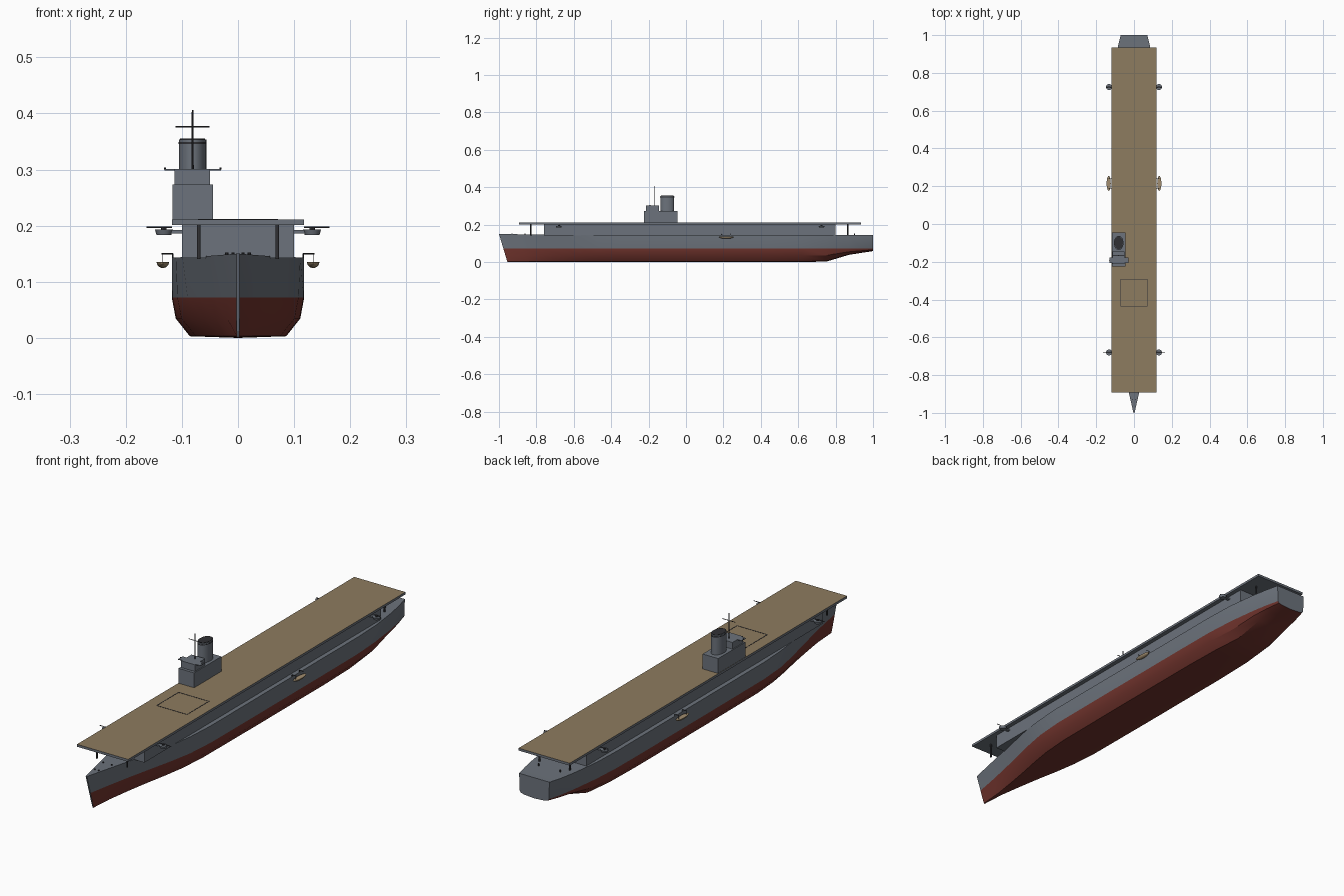
import bpy, bmesh, math
from mathutils import Matrix, Vector

if "Cube" in bpy.data.objects:
    bpy.data.objects.remove(bpy.data.objects["Cube"])


def material(name, rgb):
    m = bpy.data.materials.new(name)
    m.diffuse_color = (*rgb, 1)
    m.use_nodes = True
    m.node_tree.nodes["Principled BSDF"].inputs["Base Color"].default_value = m.diffuse_color
    return m


GREY = material("hull grey", (0.15, 0.17, 0.20))
RED = material("antifouling red", (0.165, 0.034, 0.026))
TAN = material("deck tan", (0.27, 0.20, 0.115))
DARK = material("dark metal", (0.03, 0.03, 0.034))
BOAT = material("boat wood", (0.36, 0.27, 0.16))


def finish(name, bm, mats, smooth=False):
    bmesh.ops.recalc_face_normals(bm, faces=bm.faces)
    me = bpy.data.meshes.new(name)
    bm.to_mesh(me)
    bm.free()
    for m in mats:
        me.materials.append(m)
    ob = bpy.data.objects.new(name, me)
    bpy.context.collection.objects.link(ob)
    if smooth:
        bpy.ops.object.select_all(action='DESELECT')
        ob.select_set(True)
        bpy.context.view_layer.objects.active = ob
        bpy.ops.object.shade_smooth_by_angle(angle=math.radians(30))
    return ob


def box(name, x, y, z, mat):
    """Box from (min, max) ranges."""
    bm = bmesh.new()
    bmesh.ops.create_cube(bm, size=1)
    for v in bm.verts:
        for i, r in enumerate((x, y, z)):
            v.co[i] = r[0] if v.co[i] < 0 else r[1]
    return finish(name, bm, [mat])


def tube(name, a, b, r1, mat, r2=None, n=12, sy=1.0):
    """Cylinder or cone from a to b; sy stretches upright ones along y."""
    a, b = Vector(a), Vector(b)
    d = b - a
    bm = bmesh.new()
    bmesh.ops.create_cone(bm, cap_ends=True, segments=n, radius1=r1,
                          radius2=r1 if r2 is None else r2, depth=d.length)
    rot = Vector((0, 0, 1)).rotation_difference(d).to_matrix().to_4x4()
    bmesh.ops.transform(bm, verts=bm.verts, matrix=Matrix.Translation((a + b) / 2)
                        @ rot @ Matrix.Diagonal((1, sy, 1, 1)))
    return finish(name, bm, [mat], True)


# Hull: stations of (y, deck half width, waterline half width, bottom half width, keel z, sheer z)
stations = [
    (-1.0, .003, .003, .002, 0, .150), (-.89, .028, .022, .010, 0, .148),
    (-.78, .053, .044, .025, 0, .146), (-.67, .078, .068, .042, 0, .145),
    (-.57, .099, .090, .060, 0, .144), (-.47, .111, .108, .075, 0, .143),
    (-.35, .118, .117, .084, 0, .143), (0, .118, .118, .086, 0, .143),
    (.45, .118, .118, .086, 0, .143), (.62, .118, .117, .082, 0, .143),
    (.75, .113, .109, .070, .002, .143), (.87, .098, .094, .058, .038, .143),
    (.94, .085, .082, .052, .049, .143), (1.0, .070, .067, .044, .058, .144)]
bm = bmesh.new()
rings = []
for y, wd, ww, wb, zk, zt in stations:
    half = [(wd, zt), (ww, .072), (wb + (ww - wb) * .78, zk + (.072 - zk) * .48),
            (wb, zk + .003)]
    pts = half + [(0, zk)] + [(-x, z) for x, z in reversed(half)]
    rake = .045 * max(0, 1 - (y + 1) / .5)
    rings.append([bm.verts.new((x, y + rake * (1 - z / .15), z)) for x, z in pts])
for r, s in zip(rings, rings[1:]):
    for i in range(8):
        f = bm.faces.new((r[i], r[i + 1], s[i + 1], s[i]))
        f.material_index = 0 if i in (0, 7) else 1
    bm.faces.new((r[0], s[0], s[8], r[8]))
bm.faces.new(rings[0])
bm.faces.new(rings[-1])
finish("hull", bm, [GREY, RED], True)

# Hangar and flight deck with tan top
box("hangar", (-.10, .10), (-.76, .80), (.142, .202), GREY)
deck = box("flight_deck", (-.118, .118), (-.893, .935), (.201, .211), GREY)
deck.data.materials.append(TAN)
for p in deck.data.polygons:
    p.material_index = 1 if p.normal.z > .5 else 0

# Lift outline on the deck
for s in (-1, 1):
    box("lift_line_across", (-.071, .071), (-.364 + s * .072 - .0015, -.364 + s * .072 + .0015),
        (.2105, .2118), DARK)
    box("lift_line_along", (s * .07 - .0015, s * .07 + .0015), (-.436, -.292),
        (.2105, .2118), DARK)

# Island: base, bridge, wings
box("island_base", (-.117, -.045), (-.225, -.045), (.21, .273), GREY)
box("bridge", (-.113, -.050), (-.213, -.145), (.272, .301), GREY)
box("bridge_wings", (-.131, -.030), (-.207, -.178), (.298, .301), GREY)
for x in (-.130, -.031):
    tube("wing_lamp", (x, -.192, .30), (x, -.192, .304), .002, DARK, n=8)

# Funnel with rim and dark mouth
tube("funnel", (-.081, -.10, .272), (-.081, -.10, .354), .0245, GREY, n=32, sy=1.5)
tube("funnel_band", (-.081, -.10, .346), (-.081, -.10, .349), .0252, DARK, n=32, sy=1.5)
tube("funnel_mouth", (-.081, -.10, .353), (-.081, -.10, .3555), .0225, DARK, n=32, sy=1.5)

# Mast and yard
tube("mast", (-.081, -.167, .30), (-.081, -.167, .406), .0022, DARK, r2=.0014, n=8)
tube("mast_yard", (-.111, -.167, .376), (-.051, -.167, .376), .0013, DARK, n=8)

for s in (-1, 1):
    # Pillars under the deck ends
    for y in (-.83, .865):
        tube("deck_pillar", (s * .07, y, .141), (s * .07, y, .202), .0035, DARK)
    # Gun sponsons
    for y, tip in ((-.68, .163), (.725, .147)):
        tube("gun_sponson", (s * .132, y, .183), (s * .132, y, .193), .013, GREY,
             r2=.016, n=16)
        box("sponson_bracket", sorted((s * .098, s * .125)), (y - .006, y + .006),
            (.186, .192), GREY)
        tube("gun_mount", (s * .132, y, .193), (s * .132, y, .198), .005, DARK)
        tube("gun_barrel", (s * .118, y, .197), (s * tip, y, .197), .0014, DARK, n=8)
    # Lifeboat: lower half of a stretched sphere
    bm = bmesh.new()
    bmesh.ops.create_uvsphere(bm, u_segments=20, v_segments=10, radius=1)
    bmesh.ops.delete(bm, geom=[v for v in bm.verts if v.co.z > .01], context='VERTS')
    bmesh.ops.holes_fill(bm, edges=[e for e in bm.edges if e.is_boundary])
    bmesh.ops.transform(bm, verts=bm.verts, matrix=Matrix.Translation((s * .134, .215, .135))
                        @ Matrix.Diagonal((.011, .04, .0105, 1)))
    finish("lifeboat", bm, [BOAT], True)
    # Davits
    for y in (.19, .24):
        tube("davit_post", (s * .116, y, .13), (s * .116, y, .15), .0012, DARK, n=8)
        tube("davit_arm", (s * .116, y, .15), (s * .136, y, .15), .0012, DARK, n=8)
        tube("davit_fall", (s * .134, y, .15), (s * .134, y, .132), .0006, DARK, n=6)
    # Mooring bollards on the forecastle and quarterdeck
    for y, x in ((-.93, .009), (-.86, .02), (.90, .05)):
        tube("bollard", (s * x, y, .142), (s * x, y, .152), .003, DARK, n=8)
